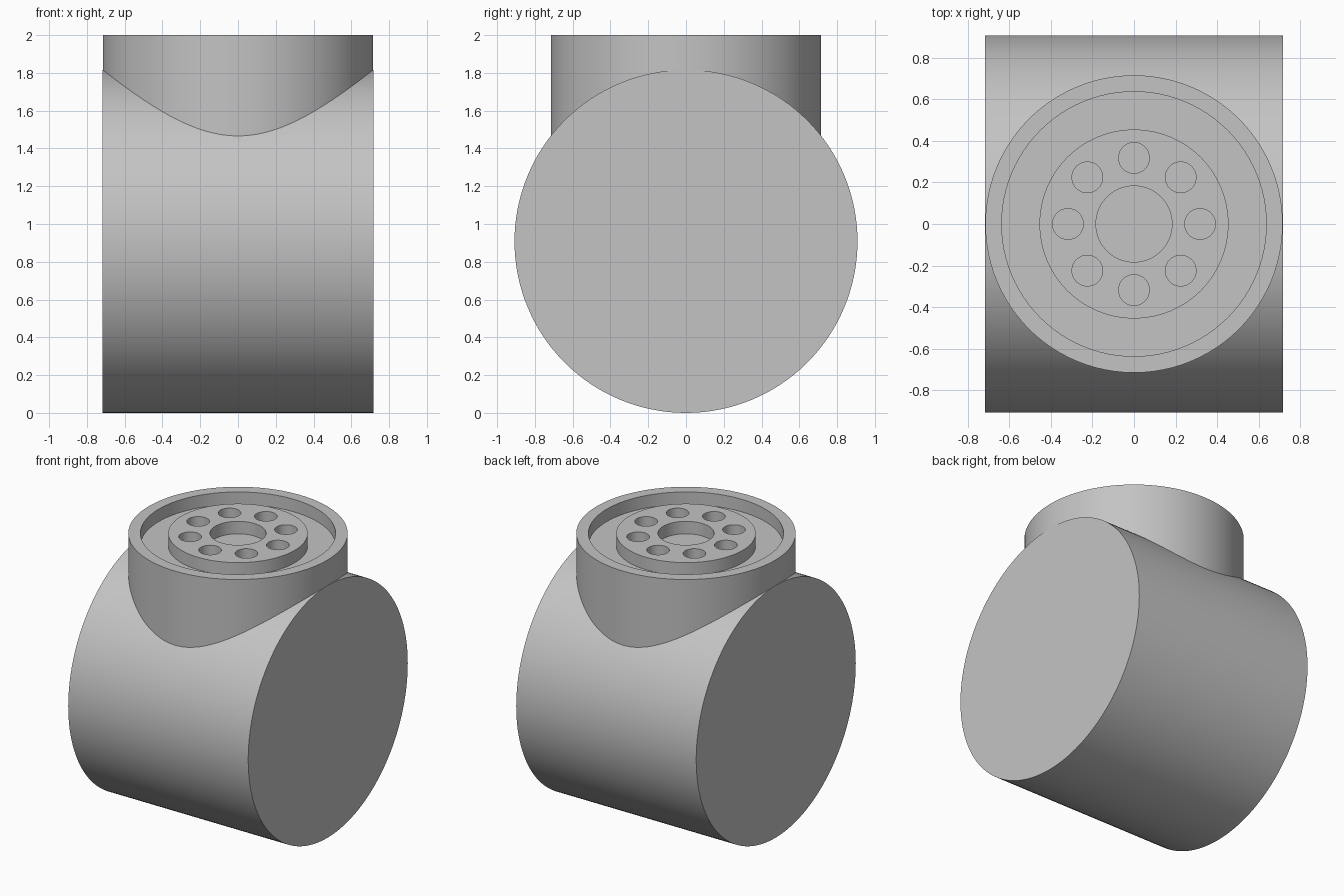
import bpy, bmesh, math
from mathutils import Matrix, Vector

cube = bpy.data.objects.get("Cube")
if cube:
    bpy.data.objects.remove(cube, do_unlink=True)

BODY_R, HALF_LEN = 0.908, 0.717
BOSS_R, TOP, FLOOR, BURIED = 0.716, 2.0, 1.91, 1.3

grey = bpy.data.materials.new("plain grey")
colour = (0.55, 0.55, 0.55, 1)
grey.diffuse_color = colour
grey.use_nodes = True
grey.node_tree.nodes["Principled BSDF"].inputs["Base Color"].default_value = colour


def make_object(name, bm):
    bmesh.ops.recalc_face_normals(bm, faces=bm.faces)
    mesh = bpy.data.meshes.new(name)
    bm.to_mesh(mesh)
    bm.free()
    mesh.materials.append(grey)
    obj = bpy.data.objects.new(name, mesh)
    bpy.context.collection.objects.link(obj)
    return obj


def select_only(obj):
    bpy.ops.object.select_all(action='DESELECT')
    obj.select_set(True)
    bpy.context.view_layer.objects.active = obj


def smooth(obj):
    select_only(obj)
    bpy.ops.object.shade_smooth_by_angle(angle=math.radians(30))


def add_cylinder(bm, radius, depth, segments, matrix):
    bmesh.ops.create_cone(bm, cap_ends=True, segments=segments, radius1=radius,
                          radius2=radius, depth=depth, matrix=matrix)


# Horizontal drum lying along x
bm = bmesh.new()
add_cylinder(bm, BODY_R, 2 * HALF_LEN, 128,
             Matrix.Translation((0, 0, BODY_R)) @ Matrix.Rotation(math.pi / 2, 4, 'Y'))
smooth(make_object("drum_body", bm))

# Upright boss: centre bore, hub, groove and rim turned from one profile
profile = [(0, FLOOR), (0.183, FLOOR), (0.183, TOP), (0.455, TOP), (0.455, FLOOR),
           (0.637, FLOOR), (0.637, TOP), (BOSS_R, TOP), (BOSS_R, BURIED), (0, BURIED)]
bm = bmesh.new()
verts = [bm.verts.new((r, 0, z)) for r, z in profile]
edges = [bm.edges.new(pair) for pair in zip(verts, verts[1:])]
bmesh.ops.spin(bm, geom=verts + edges, cent=(0, 0, 0), axis=(0, 0, 1),
               angle=math.tau, steps=96, use_merge=False)
bmesh.ops.remove_doubles(bm, verts=bm.verts, dist=0.0001)
boss = make_object("top_boss", bm)

# Ring of eight holes cut into the hub
bm = bmesh.new()
for i in range(8):
    spot = Matrix.Rotation(i * math.tau / 8, 3, 'Z') @ Vector((0.318, 0, TOP))
    add_cylinder(bm, 0.074, 2 * (TOP - FLOOR), 40, Matrix.Translation(spot))
cutter = make_object("hole_cutter", bm)
cutter.hide_render = True

cut = boss.modifiers.new("holes", 'BOOLEAN')
cut.operation, cut.solver, cut.object = 'DIFFERENCE', 'EXACT', cutter
select_only(boss)
bpy.ops.object.modifier_apply(modifier=cut.name)
bpy.data.objects.remove(cutter, do_unlink=True)
smooth(boss)
